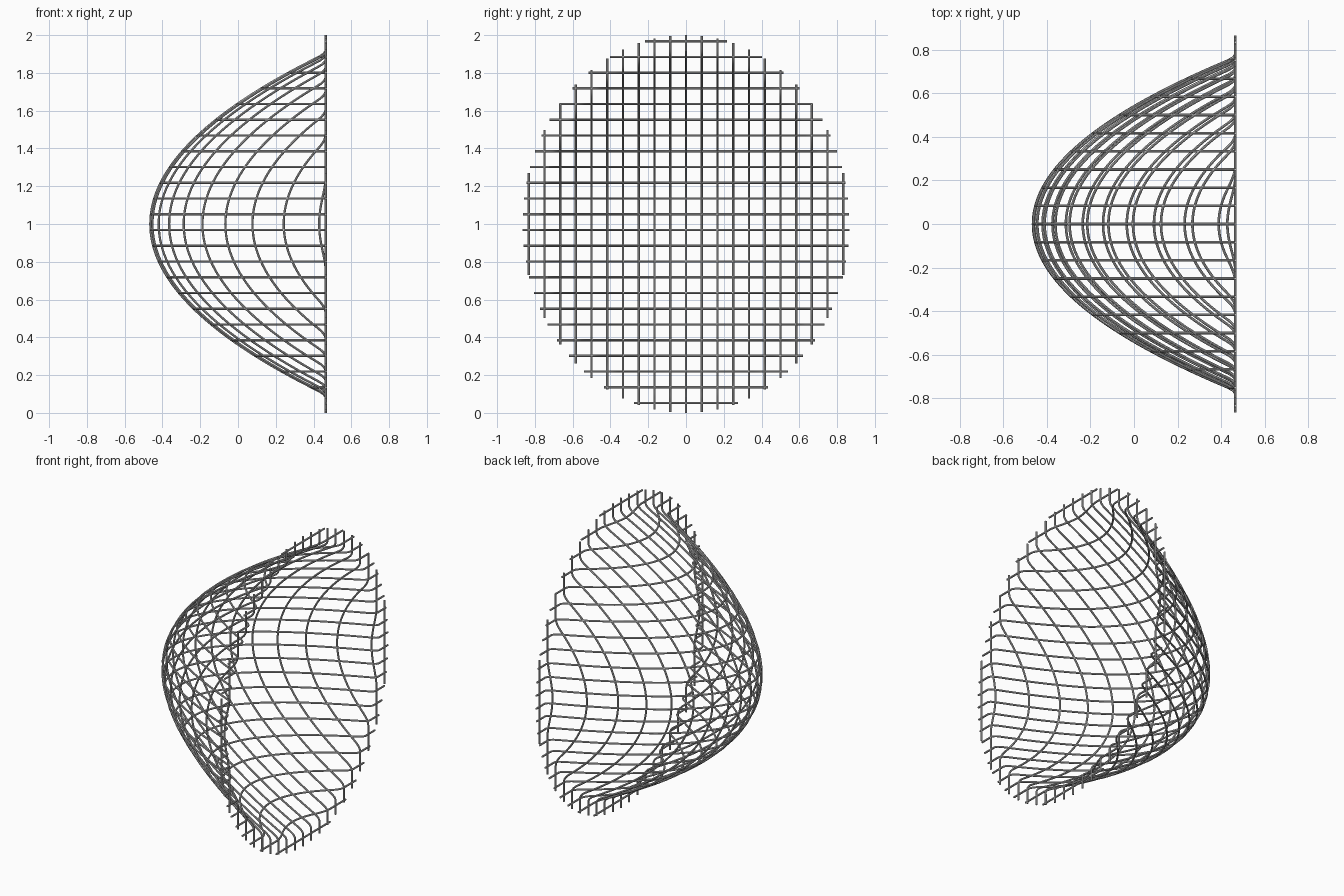
import bpy
from math import sqrt

cube = bpy.data.objects.get("Cube")
if cube:
    bpy.data.objects.remove(cube, do_unlink=True)

PITCH = 0.0833             # spacing of the wires
RADIUS = 0.006             # wire radius
RIM_X, APEX_X = 0.465, -0.464
HALF_Y, HALF_Z = 0.865, 1.0
STEPS = 120
GREY = (0.55, 0.55, 0.55, 1)

steel = bpy.data.materials.new("steel grey")
steel.use_nodes = True
steel.diffuse_color = GREY
steel.node_tree.nodes["Principled BSDF"].inputs["Base Color"].default_value = GREY


def dish_x(y, z):
    """Elliptic paraboloid blended softly into a flat rim."""
    bowl = APEX_X + 1.59 * y * y + 1.14 * (z - 1) ** 2
    blend = 0.04
    h = max(blend - abs(bowl - RIM_X), 0) / blend
    return min(bowl, RIM_X) - h * h * blend / 4


def wire_set(name, paths):
    """Round wires along the given paths, as one mesh object."""
    curve = bpy.data.curves.new(name, 'CURVE')
    curve.dimensions = '3D'
    curve.bevel_depth = RADIUS
    curve.bevel_resolution = 2
    curve.use_fill_caps = True
    curve.materials.append(steel)
    for path in paths:
        spline = curve.splines.new('POLY')
        spline.points.add(len(path) - 1)
        for point, (y, z) in zip(spline.points, path):
            point.co = (dish_x(y, z), y, z, 1)
    obj = bpy.data.objects.new(name, curve)
    bpy.context.collection.objects.link(obj)
    bpy.ops.object.select_all(action='DESELECT')
    obj.select_set(True)
    bpy.context.view_layer.objects.active = obj
    bpy.ops.object.convert(target='MESH')
    bpy.ops.object.shade_smooth_by_angle()


params = [2 * i / STEPS - 1 for i in range(STEPS + 1)]

# Upright wires, trimmed to the oval outline
uprights = []
for k in range(-10, 11):
    y = k * PITCH
    reach = HALF_Z * sqrt(1 - (y / HALF_Y) ** 2)
    uprights.append([(y, 1 + reach * t) for t in params])
wire_set("upright_wires", uprights)

# Level wires, trimmed to the same outline
levels = []
for k in range(24):
    z = 0.052 + k * PITCH
    reach = HALF_Y * sqrt(1 - ((z - 1) / HALF_Z) ** 2)
    levels.append([(reach * t, z) for t in params])
wire_set("level_wires", levels)
